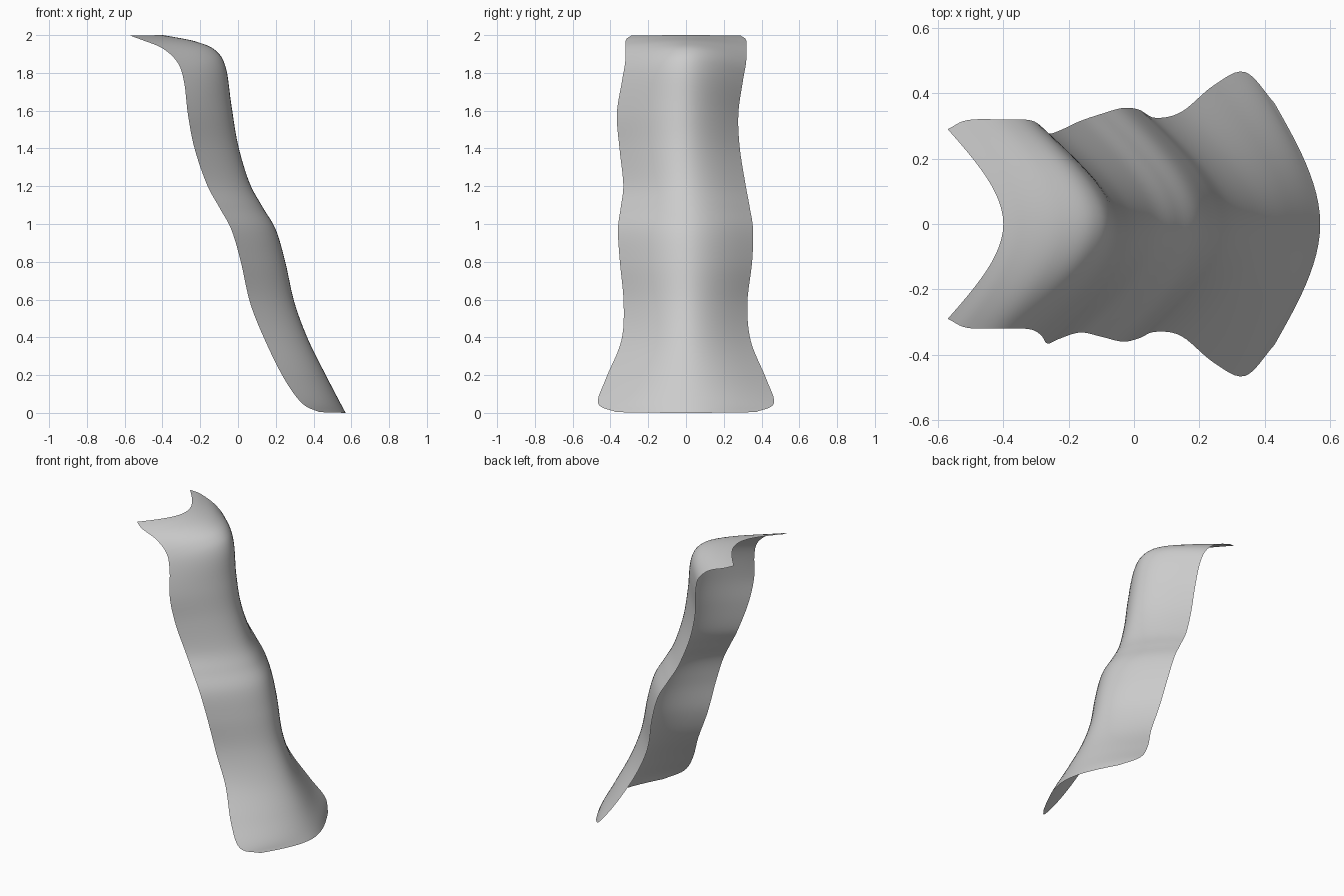
import bpy, bmesh
from mathutils import Vector

# Stations from top to bottom:
# ridge x, ridge y, ridge z, edge x, edge z, front edge y, back edge y
STATIONS = [
    (-0.40, 0.00, 2.00, -0.57, 1.997, -0.29, 0.29),
    (-0.34, 0.00, 1.99, -0.51, 1.975, -0.318, 0.318),
    (-0.22, 0.00, 1.965, -0.40, 1.93, -0.32, 0.32),
    (-0.12, 0.00, 1.92, -0.32, 1.855, -0.322, 0.318),
    (-0.065, -0.01, 1.83, -0.285, 1.75, -0.34, 0.30),
    (-0.035, -0.02, 1.63, -0.265, 1.58, -0.366, 0.277),
    (0.00, -0.02, 1.42, -0.23, 1.40, -0.352, 0.285),
    (0.06, -0.01, 1.22, -0.165, 1.21, -0.332, 0.315),
    (0.13, 0.00, 1.09, -0.10, 1.09, -0.345, 0.337),
    (0.20, 0.00, 0.97, -0.035, 0.97, -0.36, 0.355),
    (0.25, 0.00, 0.80, 0.015, 0.80, -0.35, 0.35),
    (0.30, 0.00, 0.58, 0.065, 0.58, -0.33, 0.325),
    (0.375, 0.00, 0.38, 0.145, 0.38, -0.343, 0.343),
    (0.47, 0.00, 0.19, 0.245, 0.18, -0.425, 0.425),
    (0.535, 0.00, 0.065, 0.34, 0.05, -0.465, 0.465),
    (0.57, 0.00, 0.00, 0.43, 0.004, -0.37, 0.37),
]
STEPS, HALF = 6, 12


def smooth_rows(rows, steps):
    """Catmull-Rom interpolation through the stations."""
    pts = [Vector(r) for r in rows]
    pts = [2 * pts[0] - pts[1]] + pts + [2 * pts[-1] - pts[-2]]
    out = []
    for a, b, c, d in zip(pts, pts[1:], pts[2:], pts[3:]):
        for k in range(steps):
            t = k / steps
            out.append(0.5 * (2 * b + (c - a) * t + (2 * a - 5 * b + 4 * c - d) * t * t
                              + (3 * b - a - 3 * c + d) * t ** 3))
    return out + [pts[-2]]


def section(row):
    """Rounded V cross-section from the front edge over the ridge to the back edge."""
    rx, ry, rz, ex, ez, yf, yb = row
    pts = []
    for i in range(-HALF, HALF + 1):
        t = 1 - abs(i) / HALF
        f = 1.5 * (t - t ** 3 / 3)
        y = ry + ((yf if i < 0 else yb) - ry) * (1 - t)
        pts.append((ex + (rx - ex) * f, y, max(0, min(2, ez + (rz - ez) * f))))
    return pts


# Draped sheet
bm = bmesh.new()
grid = [[bm.verts.new(p) for p in section(r)] for r in smooth_rows(STATIONS, STEPS)]
for upper, lower in zip(grid, grid[1:]):
    for j in range(2 * HALF):
        bm.faces.new((upper[j], lower[j], lower[j + 1], upper[j + 1]))
for face in bm.faces:
    face.smooth = True
mesh = bpy.data.meshes.new("curved_sheet")
bm.to_mesh(mesh)
bm.free()
sheet = bpy.data.objects.new("curved_sheet", mesh)
bpy.context.collection.objects.link(sheet)
